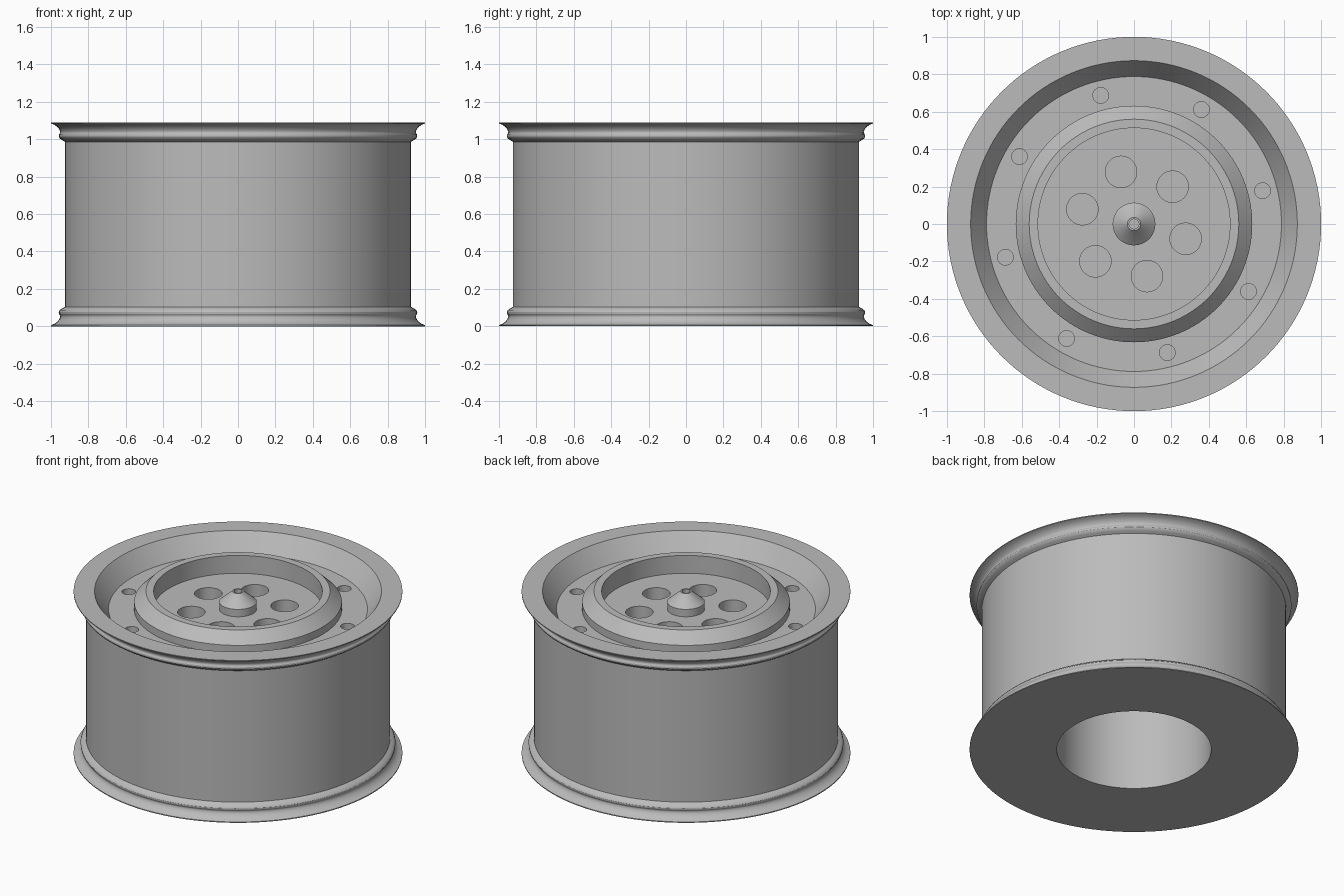
import bpy, bmesh, math

if "Cube" in bpy.data.objects:
    bpy.data.objects.remove(bpy.data.objects["Cube"])

GREY = (0.5, 0.5, 0.5, 1)
metal = bpy.data.materials.new("grey metal")
metal.diffuse_color = GREY
metal.use_nodes = True
metal.node_tree.nodes["Principled BSDF"].inputs["Base Color"].default_value = GREY

DISC_Z = 0.97
TOP = 1.09


def activate(ob):
    bpy.ops.object.select_all(action='DESELECT')
    ob.select_set(True)
    bpy.context.view_layer.objects.active = ob


def lathe(name, profile, steps=128):
    """Spin a radius/height profile around the vertical axis."""
    bm = bmesh.new()
    verts = [bm.verts.new((r, 0, z)) for r, z in profile]
    edges = [bm.edges.new(pair) for pair in zip(verts, verts[1:])]
    bmesh.ops.spin(bm, geom=verts + edges, axis=(0, 0, 1), cent=(0, 0, 0),
                   angle=math.tau, steps=steps)
    bmesh.ops.remove_doubles(bm, verts=bm.verts, dist=0.0003)
    bmesh.ops.recalc_face_normals(bm, faces=bm.faces)
    mesh = bpy.data.meshes.new(name)
    bm.to_mesh(mesh)
    bm.free()
    mesh.materials.append(metal)
    ob = bpy.data.objects.new(name, mesh)
    bpy.context.collection.objects.link(ob)
    return ob


def drill_ring(target, count, ring, radius, start, depth):
    """Cut a ring of blind round holes into the disc."""
    bm = bmesh.new()
    for i in range(count):
        a = math.radians(start) + math.tau * i / count
        made = bmesh.ops.create_cone(bm, cap_ends=True, segments=48, radius1=radius,
                                     radius2=radius, depth=2 * depth)
        bmesh.ops.translate(bm, verts=made["verts"],
                            vec=(ring * math.cos(a), ring * math.sin(a), DISC_Z))
    mesh = bpy.data.meshes.new("hole_cutter")
    bm.to_mesh(mesh)
    bm.free()
    mesh.materials.append(metal)
    cutter = bpy.data.objects.new("hole_cutter", mesh)
    bpy.context.collection.objects.link(cutter)
    cutter.hide_render = True
    mod = target.modifiers.new("holes", 'BOOLEAN')
    mod.operation = 'DIFFERENCE'
    mod.solver = 'EXACT'
    mod.object = cutter
    activate(target)
    bpy.ops.object.modifier_apply(modifier=mod.name)
    bpy.data.objects.remove(cutter)


# Flared lip and bead, listed from the lip inwards as radius and distance from the end
lip = [(1, 0), (1, 0.006), (0.982, 0.013), (0.966, 0.024), (0.955, 0.038),
       (0.95, 0.05), (0.951, 0.058), (0.957, 0.066), (0.958, 0.076),
       (0.953, 0.086), (0.942, 0.094), (0.925, 0.104)]

# Centre of the disc, raised ring, recessed face and flat top rim
face = [(0, DISC_Z), (0.513, DISC_Z), (0.513, TOP), (0.56, TOP), (0.632, 1.02),
        (0.632, DISC_Z), (0.788, DISC_Z), (0.873, TOP)]

# Underside with a deep round bore
back = [(0.47, 0), (0.47, 0.6), (0, 0.6)]

rim = lathe("wheel_rim", face + [(r, TOP - d) for r, d in lip] + lip[::-1] + back)
drill_ring(rim, 6, 0.287, 0.084, -16, 0.2)
drill_ring(rim, 8, 0.71, 0.042, 14.5, 0.2)

# Centre hub: short cylinder, cone and a small hollow tip
hub = lathe("centre_hub", [(0, DISC_Z - 0.01), (0.114, DISC_Z - 0.01), (0.114, 1.02),
                           (0.04, 1.085), (0.036, TOP), (0.026, TOP),
                           (0.026, 1.06), (0, 1.06)], 64)

for part in (rim, hub):
    activate(part)
    bpy.ops.object.shade_smooth_by_angle(angle=math.radians(30))
